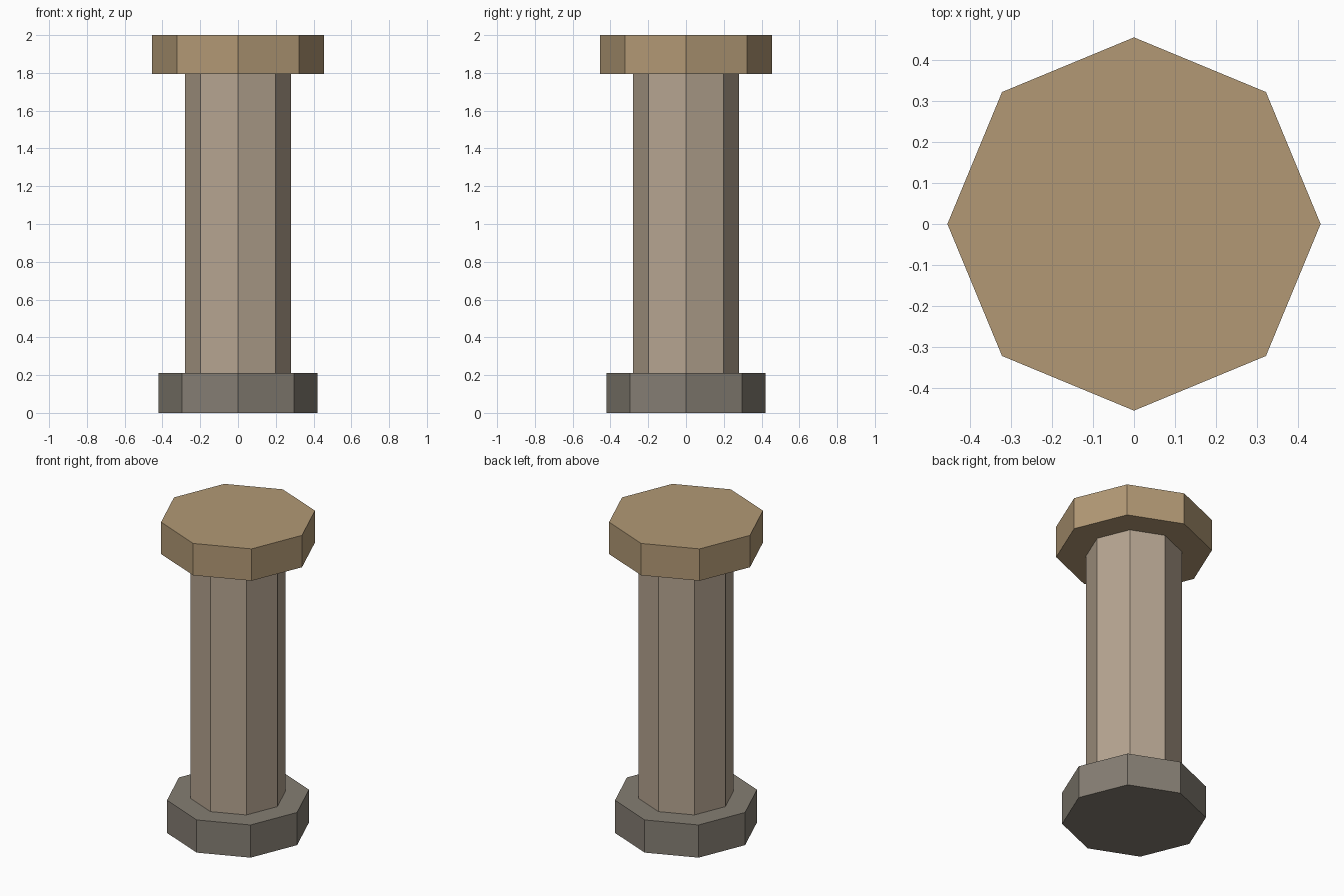
import bpy
import math

if "Cube" in bpy.data.objects:
    bpy.data.objects.remove(bpy.data.objects["Cube"])


def linear(c):
    c /= 255
    return c / 12.92 if c <= 0.04045 else ((c + 0.055) / 1.055) ** 2.4


def material(name, rgb):
    m = bpy.data.materials.new(name)
    m.diffuse_color = (*[linear(c) for c in rgb], 1)
    m.use_nodes = True
    m.node_tree.nodes["Principled BSDF"].inputs["Base Color"].default_value = m.diffuse_color
    return m


def octagon_prism(name, radius, z0, z1, mat):
    # Flat-sided eight-sided prism with corners on the x and y axes
    n = 8
    ring = [(radius * math.cos(math.tau * i / n), radius * math.sin(math.tau * i / n))
            for i in range(n)]
    verts = [(x, y, z) for z in (z0, z1) for x, y in ring]
    faces = [(i, (i + 1) % n, (i + 1) % n + n, i + n) for i in range(n)]
    faces += [tuple(reversed(range(n))), tuple(range(n, 2 * n))]
    mesh = bpy.data.meshes.new(name)
    mesh.from_pydata(verts, [], faces)
    mesh.materials.append(mat)
    obj = bpy.data.objects.new(name, mesh)
    bpy.context.collection.objects.link(obj)
    return obj


# Stone plinth, column shaft and capital
octagon_prism("base", 0.42, 0.0, 0.21, material("dark stone", (133, 126, 115)))
octagon_prism("shaft", 0.28, 0.21, 1.795, material("pale stone", (182, 165, 145)))
octagon_prism("capital", 0.455, 1.795, 2.0, material("sandstone", (178, 153, 117)))
